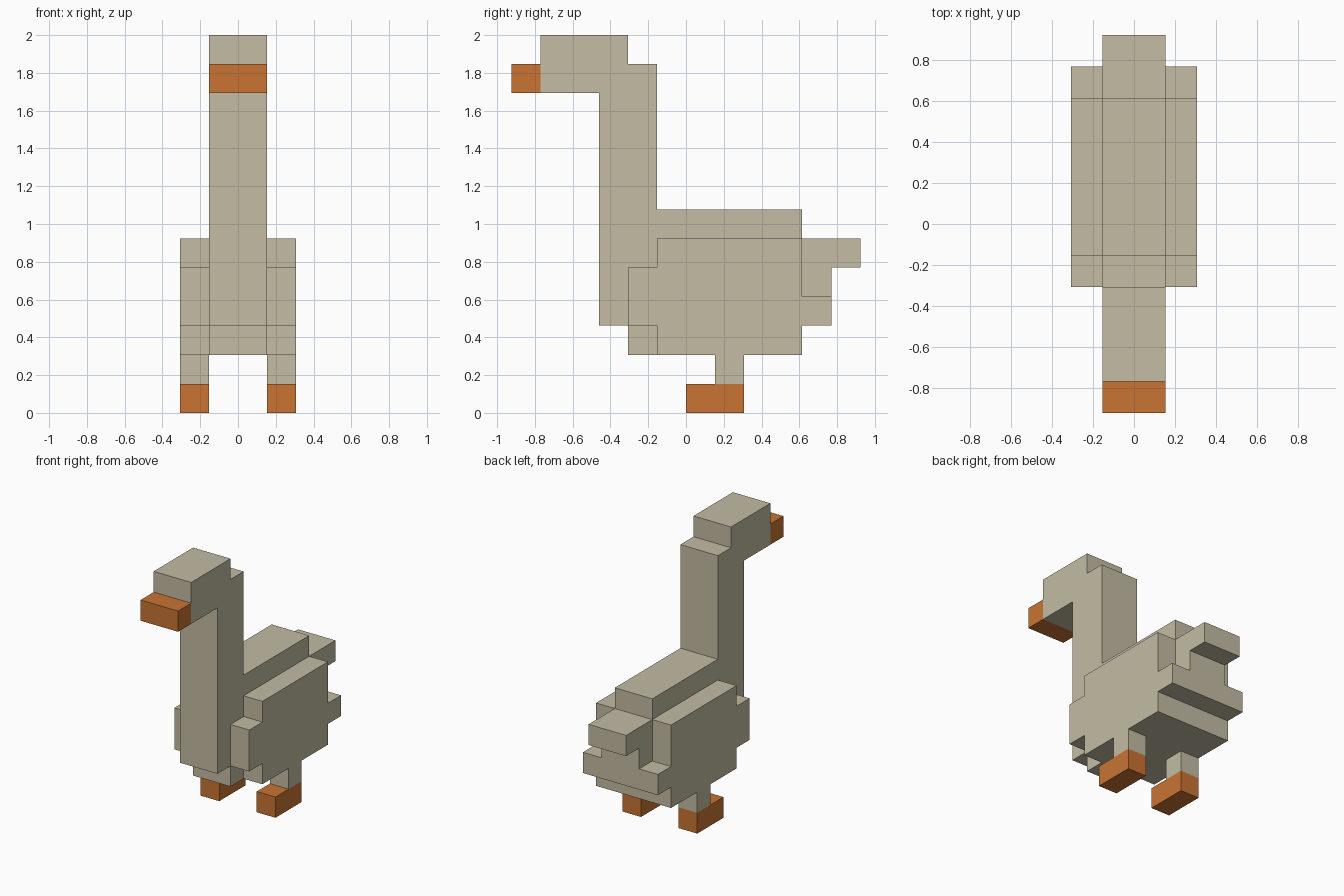
import bpy, bmesh

if "Cube" in bpy.data.objects:
    bpy.data.objects.remove(bpy.data.objects["Cube"])

U = 2 / 13  # one block of the grid the bird is built on


def material(name, rgb):
    m = bpy.data.materials.new(name)
    m.diffuse_color = (*rgb, 1)
    m.use_nodes = True
    m.node_tree.nodes["Principled BSDF"].inputs["Base Color"].default_value = m.diffuse_color
    return m


beige = material("beige feathers", (0.546, 0.503, 0.366))
orange = material("orange beak and feet", (0.584, 0.175, 0.034))


def slab(name, x0, x1, profile, mat):
    """Extrude a (y, z) profile, given in blocks, from x0 to x1."""
    bm = bmesh.new()
    face = bm.faces.new([bm.verts.new((x0 * U, y * U, z * U)) for y, z in profile])
    moved = bmesh.ops.extrude_face_region(bm, geom=[face], use_keep_orig=True)["geom"]
    verts = [v for v in moved if isinstance(v, bmesh.types.BMVert)]
    bmesh.ops.translate(bm, verts=verts, vec=((x1 - x0) * U, 0, 0))
    bmesh.ops.recalc_face_normals(bm, faces=bm.faces)
    mesh = bpy.data.meshes.new(name)
    bm.to_mesh(mesh)
    bm.free()
    mesh.materials.append(mat)
    obj = bpy.data.objects.new(name, mesh)
    bpy.context.collection.objects.link(obj)
    return obj


def rect(y0, y1, z0, z1):
    return [(y0, z0), (y1, z0), (y1, z1), (y0, z1)]


# Centre line: beak, head with neck, trunk, tail
slab("beak", -1, 1, rect(-6, -5, 11, 12), orange)
slab("head_and_neck", -1, 1, [(-5, 11), (-3, 11), (-3, 3), (-1, 3), (-1, 12),
                              (-2, 12), (-2, 13), (-5, 13)], beige)
slab("body", -1, 1, [(-2, 2), (4, 2), (4, 7), (-1, 7), (-1, 3), (-2, 3)], beige)
slab("tail", -1, 1, [(4, 3), (5, 3), (5, 5), (6, 5), (6, 6), (4, 6)], beige)

# Both sides: wing, leg, foot
wing = [(-2, 3), (-1, 3), (-1, 2), (4, 2), (4, 3), (5, 3),
        (5, 4), (4, 4), (4, 6), (-1, 6), (-1, 5), (-2, 5)]
for side, x0 in (("left", -2), ("right", 1)):
    slab(side + "_wing", x0, x0 + 1, wing, beige)
    slab(side + "_leg", x0, x0 + 1, rect(1, 2, 1, 2), beige)
    slab(side + "_foot", x0, x0 + 1, rect(0, 2, 0, 1), orange)
